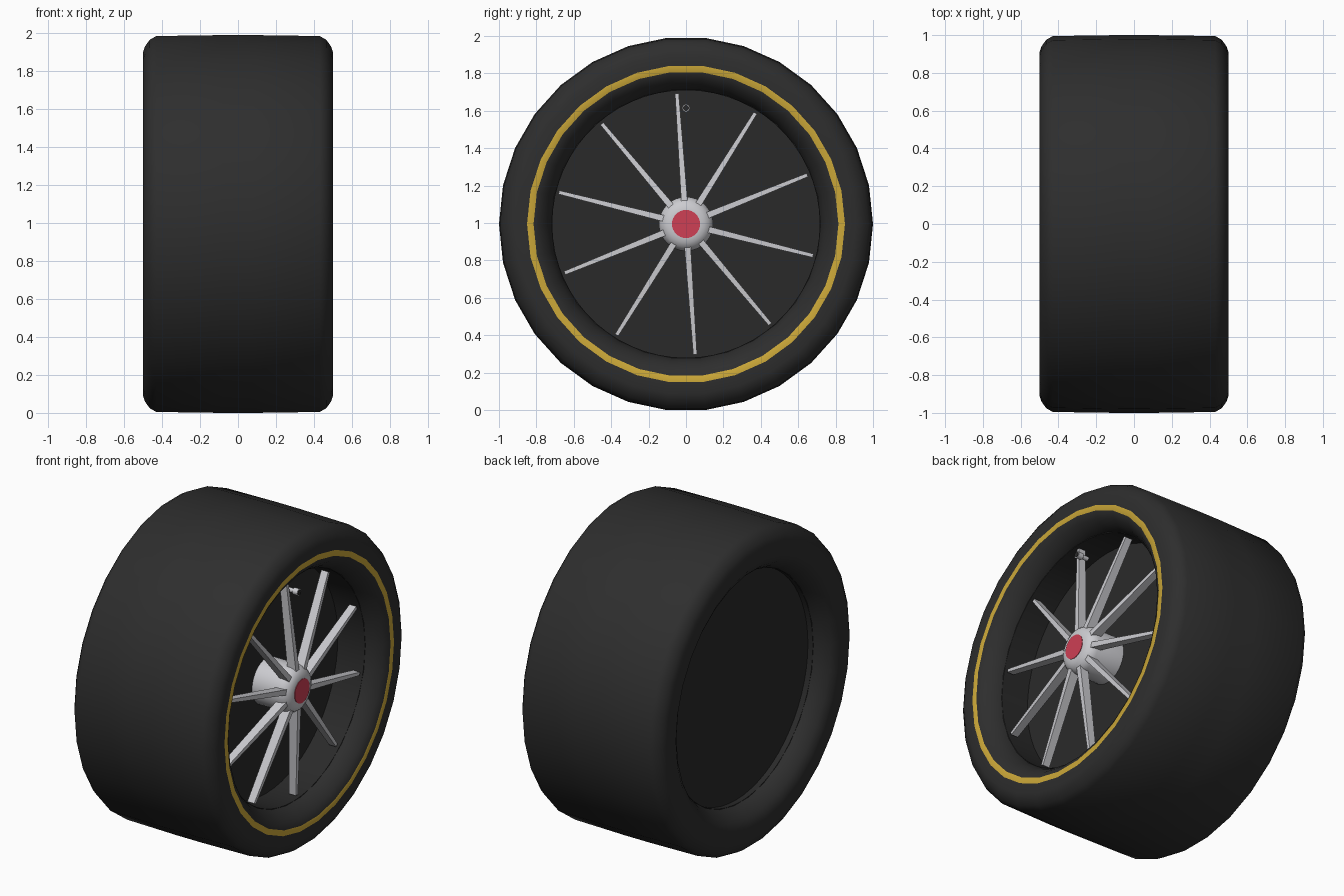
import bpy, bmesh
from math import sin, cos, pi, radians
from mathutils import Matrix, Vector

if "Cube" in bpy.data.objects:
    bpy.data.objects.remove(bpy.data.objects["Cube"])

AXLE = Vector((0, 0, cos(radians(6))))


def material(name, rgb, rough=0.6):
    m = bpy.data.materials.new(name)
    m.use_nodes = True
    m.diffuse_color = (*rgb, 1)
    bsdf = next(n for n in m.node_tree.nodes if n.type == "BSDF_PRINCIPLED")
    bsdf.inputs["Base Color"].default_value = (*rgb, 1)
    bsdf.inputs["Roughness"].default_value = rough
    return m


rubber = material("black rubber", (0.027, 0.027, 0.027))
dark = material("dark rim", (0.023, 0.023, 0.023))
yellow = material("yellow stripe", (0.60, 0.39, 0.04))
silver = material("silver metal", (0.60, 0.60, 0.63))
red = material("red cap", (0.62, 0.05, 0.09))


def finish(name, bm, mats, angle=None):
    bmesh.ops.recalc_face_normals(bm, faces=bm.faces)
    mesh = bpy.data.meshes.new(name)
    bm.to_mesh(mesh)
    bm.free()
    ob = bpy.data.objects.new(name, mesh)
    bpy.context.collection.objects.link(ob)
    for m in mats:
        mesh.materials.append(m)
    ob.location = AXLE
    if angle:
        bpy.ops.object.select_all(action="DESELECT")
        ob.select_set(True)
        bpy.context.view_layer.objects.active = ob
        bpy.ops.object.shade_smooth_by_angle(angle=radians(angle))
    return ob


def lathe(profile, segments, closed=False):
    """Spin (x, radius) points around the x axis; open ends are capped."""
    bm = bmesh.new()
    rings = []
    for x, r in profile:
        rings.append([bm.verts.new((x, r * cos(2 * pi * i / segments), r * sin(2 * pi * i / segments)))
                      for i in range(segments)])
    pairs = list(zip(rings, rings[1:])) + ([(rings[-1], rings[0])] if closed else [])
    for a, b in pairs:
        for i in range(segments):
            j = (i + 1) % segments
            bm.faces.new((a[i], a[j], b[j], b[i]))
    if not closed:
        bm.faces.new(rings[0])
        bm.faces.new(rings[-1])
    return bm


# Tyre: mirrored half profile, stripe coloured by radius on the outer side
half = [(0.08, 1.0), (0.43, 0.995), (0.465, 0.975), (0.49, 0.94), (0.5, 0.91),
        (0.5, 0.85), (0.5, 0.815), (0.475, 0.775), (0.44, 0.745), (0.39, 0.72)]
bm = lathe([(-x, r) for x, r in reversed(half)] + half, 30, closed=True)
for f in bm.faces:
    c = f.calc_center_median()
    if c.x > 0.49 and 0.815 < c.yz.length < 0.85:
        f.material_index = 1
finish("tyre", bm, [rubber, yellow], 40)

# Wheel barrel with a recessed disc on the outer side and a shallow one behind
finish("rim_barrel", lathe([(0.2, 0.14), (0.2, 0.715), (0.39, 0.715), (0.39, 0.725),
                            (-0.39, 0.725), (-0.39, 0.715), (-0.355, 0.715)], 60), [dark], 30)

# Hub with domed nose and coloured cap
finish("hub", lathe([(0.19, 0.145), (0.385, 0.145), (0.41, 0.138), (0.43, 0.122),
                     (0.443, 0.1), (0.448, 0.075)], 32), [silver], 40)
finish("hub_cap", lathe([(0.44, 0.075), (0.451, 0.075)], 32), [red])

# Ten tapered spokes, leaning slightly inward toward the rim
for n in range(10):
    bm = bmesh.new()
    ends = []
    for r, x, w, d in ((0.12, 0.395, 0.017, 0.03), (0.7, 0.355, 0.01, 0.024)):
        ends.append([bm.verts.new((x + sx * d, sy * w, r))
                     for sx, sy in ((-1, -1), (1, -1), (1, 1), (-1, 1))])
    for i in range(4):
        j = (i + 1) % 4
        bm.faces.new((ends[0][i], ends[0][j], ends[1][j], ends[1][i]))
    for end in ends:
        bm.faces.new(end)
    bm.transform(Matrix.Rotation(radians(4 + 36 * n), 4, "X"))
    finish(f"spoke_{n + 1}", bm, [silver])

# Air valve near the top of the rim
for name, profile, mat in (("valve_stem", [(0.35, 0.014), (0.39, 0.014), (0.395, 0.021), (0.43, 0.021)], silver),
                           ("valve_tip", [(0.42, 0.016), (0.433, 0.016)], dark)):
    bm = lathe(profile, 12)
    bm.transform(Matrix.Translation((0, 0, 0.62)))
    finish(name, bm, [mat], 40)
